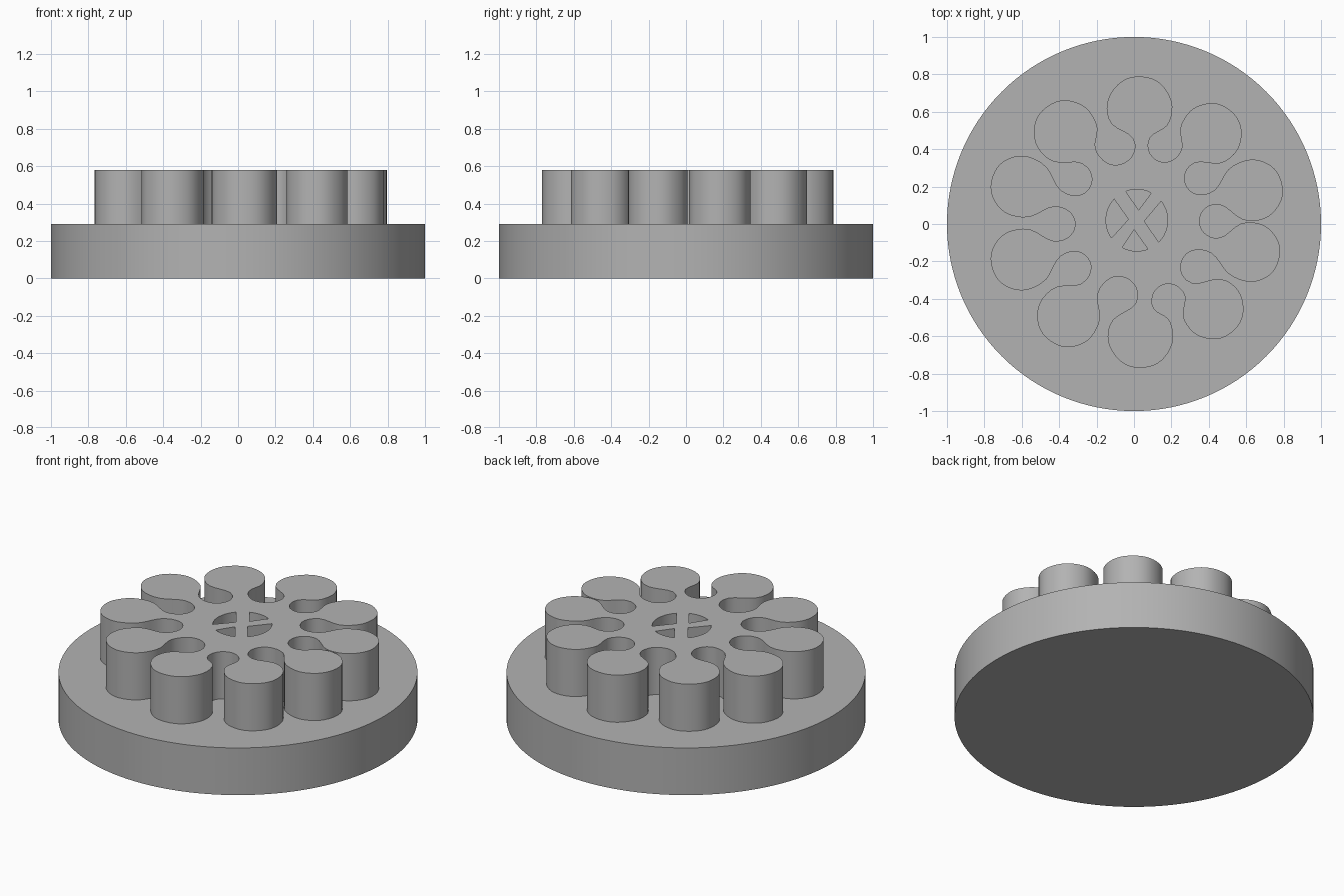
import bpy
import bmesh
from math import sin, cos, atan2, radians, pi

cube = bpy.data.objects.get("Cube")
if cube:
    bpy.data.objects.remove(cube)

BASE_TOP, GEAR_TOP = 0.29, 0.58

grey = bpy.data.materials.new("plain_grey")
grey.use_nodes = True
colour = (0.45, 0.45, 0.45, 1)
grey.diffuse_color = colour
grey.node_tree.nodes["Principled BSDF"].inputs["Base Color"].default_value = colour


def polar(centre, radius, angle):
    return (centre[0] + radius * cos(angle), centre[1] + radius * sin(angle))


def arc(centre, radius, offsets):
    """Points round a circle, angles measured from its outward direction."""
    outward = atan2(centre[1], centre[0])
    return [polar(centre, radius, outward + radians(a)) for a in offsets]


def finish(obj):
    bpy.ops.object.select_all(action="DESELECT")
    obj.select_set(True)
    bpy.context.view_layer.objects.active = obj
    bpy.ops.object.shade_smooth_by_angle(angle=radians(35))


# Round base plate
bpy.ops.mesh.primitive_cylinder_add(vertices=128, radius=1, depth=BASE_TOP,
                                    location=(0, 0, BASE_TOP / 2))
base = bpy.context.object
base.name = "base_plate"
base.data.materials.append(grey)
finish(base)

# Lobe centres and radii, counter-clockwise, and the pocket after each lobe
lobes = [(0.62, -0.15, 0.16), (0.63, 0.18, 0.165), (0.41, 0.48, 0.165),
         (0.03, 0.615, 0.174), (-0.365, 0.49, 0.17), (-0.6, 0.2, 0.165),
         (-0.6, -0.19, 0.165), (-0.35, -0.49, 0.167), (0.035, -0.595, 0.174),
         (0.42, -0.45, 0.165)]
pockets = [(0.44, 0.015, 0.09), (0.36, 0.245, 0.09), (0.165, 0.42, 0.09),
           (-0.1, 0.42, 0.105), (-0.315, 0.24, 0.09), (-0.405, 0, 0.09),
           (-0.32, -0.235, 0.09), (-0.085, -0.385, 0.105), (0.185, -0.41, 0.09),
           (0.345, -0.23, 0.095)]

# Lobed wheel drawn as a filled outline and extruded
wheel_curve = bpy.data.curves.new("lobed_wheel", "CURVE")
wheel_curve.dimensions = "2D"
wheel_curve.fill_mode = "BOTH"
wheel_curve.extrude = (GEAR_TOP - BASE_TOP) / 2
wheel_curve.resolution_u = 6

outline = []
for lobe, pocket in zip(lobes, pockets):
    outline += arc(lobe[:2], lobe[2], (-110, -55, 0, 55, 110))
    outline += arc(pocket[:2], pocket[2], (-100, -180, -260))
spline = wheel_curve.splines.new("BEZIER")
spline.bezier_points.add(len(outline) - 1)
for point, (x, y) in zip(spline.bezier_points, outline):
    point.co = (x, y, 0)
    point.handle_left_type = point.handle_right_type = "AUTO"
spline.use_cyclic_u = True

# Four fan-shaped hub openings: inner tip, start and end angle
hub = (0.015, 0.02)
openings = [((0.055, 0.015), -45, 38), ((0.025, 0.075), 62, 111),
            ((-0.03, 0.025), 137, 215), ((0, -0.03), 242, 291)]
STEPS = 10
for tip, start, end in openings:
    rim = [polar(hub, 0.165, radians(start + (end - start) * i / STEPS))
           for i in range(STEPS + 1)]
    hole = wheel_curve.splines.new("POLY")
    hole.points.add(len(rim))
    for point, (x, y) in zip(hole.points, [tip] + rim):
        point.co = (x, y, 0, 1)
    hole.use_cyclic_u = True

wheel = bpy.data.objects.new("lobed_wheel", wheel_curve)
wheel.location.z = (BASE_TOP + GEAR_TOP) / 2
bpy.context.collection.objects.link(wheel)
bpy.ops.object.select_all(action="DESELECT")
wheel.select_set(True)
bpy.context.view_layer.objects.active = wheel
bpy.ops.object.convert(target="MESH")
wheel = bpy.context.object

# Weld caps to walls
bm = bmesh.new()
bm.from_mesh(wheel.data)
bmesh.ops.remove_doubles(bm, verts=bm.verts, dist=0.0005)
bmesh.ops.recalc_face_normals(bm, faces=bm.faces)
bm.to_mesh(wheel.data)
bm.free()
wheel.data.materials.clear()
wheel.data.materials.append(grey)
finish(wheel)
